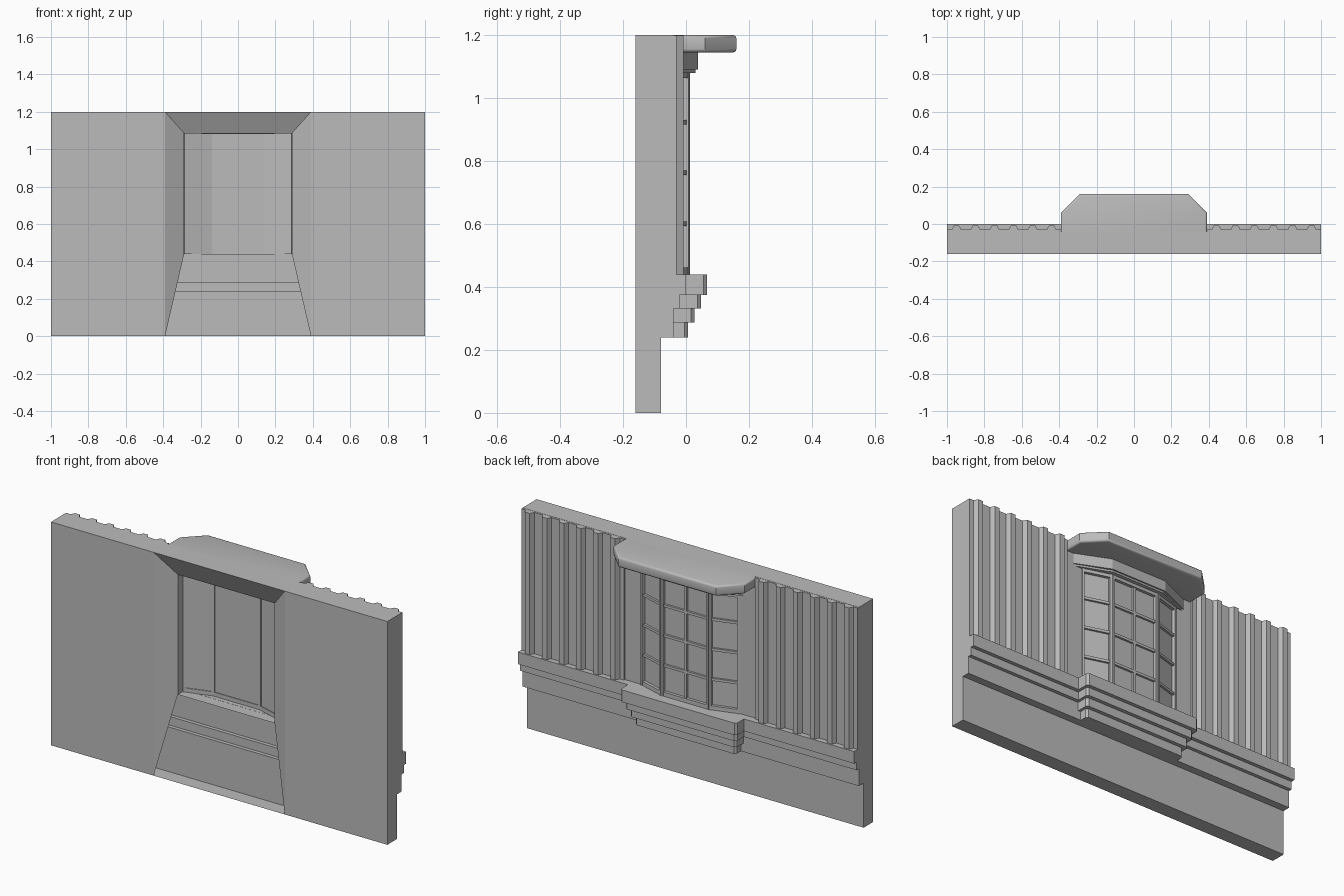
import bpy, bmesh, math
from mathutils import Matrix, Vector

cube = bpy.data.objects.get("Cube")
if cube:
    bpy.data.objects.remove(cube, do_unlink=True)

GREY = (0.5, 0.5, 0.5, 1)
mat = bpy.data.materials.new("plaster grey")
mat.use_nodes = True
mat.diffuse_color = GREY
mat.node_tree.nodes["Principled BSDF"].inputs["Base Color"].default_value = GREY


def finish(name, bm, fix_normals=True):
    if fix_normals:
        bmesh.ops.recalc_face_normals(bm, faces=bm.faces)
    mesh = bpy.data.meshes.new(name)
    bm.to_mesh(mesh)
    bm.free()
    mesh.materials.append(mat)
    obj = bpy.data.objects.new(name, mesh)
    bpy.context.collection.objects.link(obj)
    return obj


def box(bm, lo, hi, matrix=Matrix()):
    lo, hi = Vector(lo), Vector(hi)
    size = Matrix.Diagonal((*(hi - lo), 1))
    bmesh.ops.create_cube(bm, size=1, matrix=matrix @ Matrix.Translation((lo + hi) / 2) @ size)


def prism(bm, plan, z0, z1):
    """Extrude a plan outline upward."""
    face = bm.faces.new([bm.verts.new((x, y, z0)) for x, y in plan])
    top = bmesh.ops.extrude_face_region(bm, geom=[face])["geom"]
    bmesh.ops.translate(bm, vec=(0, 0, z1 - z0),
                        verts=[v for v in top if isinstance(v, bmesh.types.BMVert)])


def mirrored(half):
    """Complete a symmetric plan from its +x half."""
    return half + [(-x, y) for x, y in reversed(half)]


FRONT, BACK, FOOT, REVEAL = -0.16, -0.04, -0.08, -0.10
TOP, SILL, HEAD, STEP = 1.2, 0.44, 1.085, 0.24
OUT, IN = 0.39, 0.288

# Hollow wall shell, with a splayed niche that is open below the sill
bm = bmesh.new()


def quad(*points):
    bm.faces.new([bm.verts.new(p) for p in points])


def along_x(x0, x1, a, b):
    """Strip between two (y, z) points, running along x."""
    quad((x0, *a), (x1, *a), (x1, *b), (x0, *b))


along_x(-1, 1, (FOOT, 0), (FRONT, 0))
along_x(1, -1, (FOOT, 0), (FOOT, STEP))
along_x(1, -1, (FOOT, STEP), (BACK, STEP))
along_x(1, -1, (BACK, STEP), (BACK, SILL))
along_x(1, -1, (BACK, HEAD), (BACK, TOP))
along_x(-1, 1, (FRONT, TOP), (BACK, TOP))
along_x(-IN, IN, (REVEAL, SILL), (BACK, SILL))
along_x(IN, -IN, (REVEAL, HEAD), (BACK, HEAD))
quad((-IN, REVEAL, HEAD), (IN, REVEAL, HEAD), (OUT, FRONT, TOP), (-OUT, FRONT, TOP))
for s in (1, -1):
    parts = [
        [(OUT, FRONT, 0), (1, FRONT, 0), (1, FRONT, TOP), (OUT, FRONT, TOP)],
        [(IN, REVEAL, SILL), (OUT, FRONT, 0), (OUT, FRONT, TOP), (IN, REVEAL, HEAD)],
        [(IN, BACK, SILL), (IN, REVEAL, SILL), (IN, REVEAL, HEAD), (IN, BACK, HEAD)],
        [(1, BACK, SILL), (IN, BACK, SILL), (IN, BACK, HEAD), (1, BACK, HEAD)],
        [(1, FRONT, 0), (1, FOOT, 0), (1, FOOT, STEP), (1, FRONT, STEP)],
        [(1, FRONT, STEP), (1, BACK, STEP), (1, BACK, TOP), (1, FRONT, TOP)],
    ]
    for p in parts:
        quad(*[(s * x, y, z) for x, y, z in p[::s]])
bmesh.ops.remove_doubles(bm, verts=bm.verts, dist=0.0001)
finish("wall", bm, fix_normals=False)

# Stepped ledges along the wall and around the bay
levels = [STEP, 0.287, 0.332, 0.375, SILL]
wall_ledge, bay_ledge = bmesh.new(), bmesh.new()
for i, (z0, z1) in enumerate(zip(levels, levels[1:])):
    box(wall_ledge, (-1, BACK + 0.001, z0), (1, -0.06 + 0.02 * i, z1))
    w, d = 0.30 + 0.015 * i, 0.007 + 0.02 * i
    prism(bay_ledge, mirrored([(w, BACK + 0.001), (w, d - 0.011), (w - 0.011, d)]), z0, z1)
# Foot of the lowest wall step, reaching back to the recessed base
box(wall_ledge, (-1, FOOT + 0.001, STEP), (-OUT, BACK, levels[1]))
box(wall_ledge, (OUT, FOOT + 0.001, STEP), (1, BACK, levels[1]))
finish("wall_ledge", wall_ledge)
finish("bay_ledge", bay_ledge)

# Ribbed siding on both sides of the bay
bm = bmesh.new()
ribs, pitch = 6, (1 - OUT) / 6
for s in (1, -1):
    outline = [(s * OUT, BACK)]
    for i in range(ribs):
        c = OUT + pitch * (i + 0.5)
        outline += [(s * (c + dx), y) for dx, y in
                    ((-0.026, -0.03), (-0.014, -0.008), (0.014, -0.008), (0.026, -0.03))]
    outline.insert(1, (s * OUT, -0.03))
    outline += [(s, -0.03), (s, BACK)]
    prism(bm, outline, SILL, TOP - 0.001)
finish("siding", bm)

# Three-sided window: frames, glazing bars and panes
frame, bars, glass = bmesh.new(), bmesh.new(), bmesh.new()
plan = [(-0.29, -0.045), (-0.14, 0), (0.14, 0), (0.29, -0.045)]
z0, z1, edge = SILL, HEAD, 0.022
for i, (a, b) in enumerate(zip(plan, plan[1:])):
    run = Vector(b) - Vector(a)
    w = run.length
    m = Matrix.Translation((*a, 0)) @ Matrix.Rotation(math.atan2(run.y, run.x), 4, "Z")
    for x in (0, w - 0.012):
        box(frame, (x, -0.015, z0), (x + 0.012, 0.012, z1), m)
    for z in (z0, z1 - edge):
        box(frame, (0, -0.015, z), (w, 0.01, z + edge), m)
    box(glass, (0.005, -0.011, z0 + 0.005), (w - 0.005, -0.006, z1 - 0.005), m)
    for k in (1, 2, 3):
        z = z0 + (z1 - z0) * k / 4
        box(bars, (0.01, -0.007, z - 0.007), (w - 0.01, 0.005, z + 0.007), m)
    if i == 1:
        box(bars, (w / 2 - 0.007, -0.007, z0 + 0.01), (w / 2 + 0.007, 0.005, z1 - 0.01), m)
finish("window_frame", frame)
finish("glazing_bars", bars)
finish("window_panes", glass)

# Cornice above the window, following the bay
bm = bmesh.new()
prism(bm, mirrored([(0.33, BACK), (0.155, 0.03)]), 1.08, 1.1)
prism(bm, mirrored([(0.345, BACK), (0.165, 0.038)]), 1.09, 1.15)
finish("cornice", bm)

# Canopy slab with a rounded rim
bm = bmesh.new()
prism(bm, mirrored([(OUT, BACK), (OUT, 0.06), (0.29, 0.16)]), 1.145, TOP)
rim = [e for e in bm.edges if max(v.co.y for v in e.verts) > 0
       and e.verts[0].co.z == e.verts[1].co.z]
bmesh.ops.bevel(bm, geom=rim, offset=0.011, segments=3, profile=0.5, affect="EDGES")
canopy = finish("canopy", bm)
bpy.ops.object.select_all(action="DESELECT")
canopy.select_set(True)
bpy.context.view_layer.objects.active = canopy
bpy.ops.object.shade_smooth_by_angle(angle=math.radians(32))
